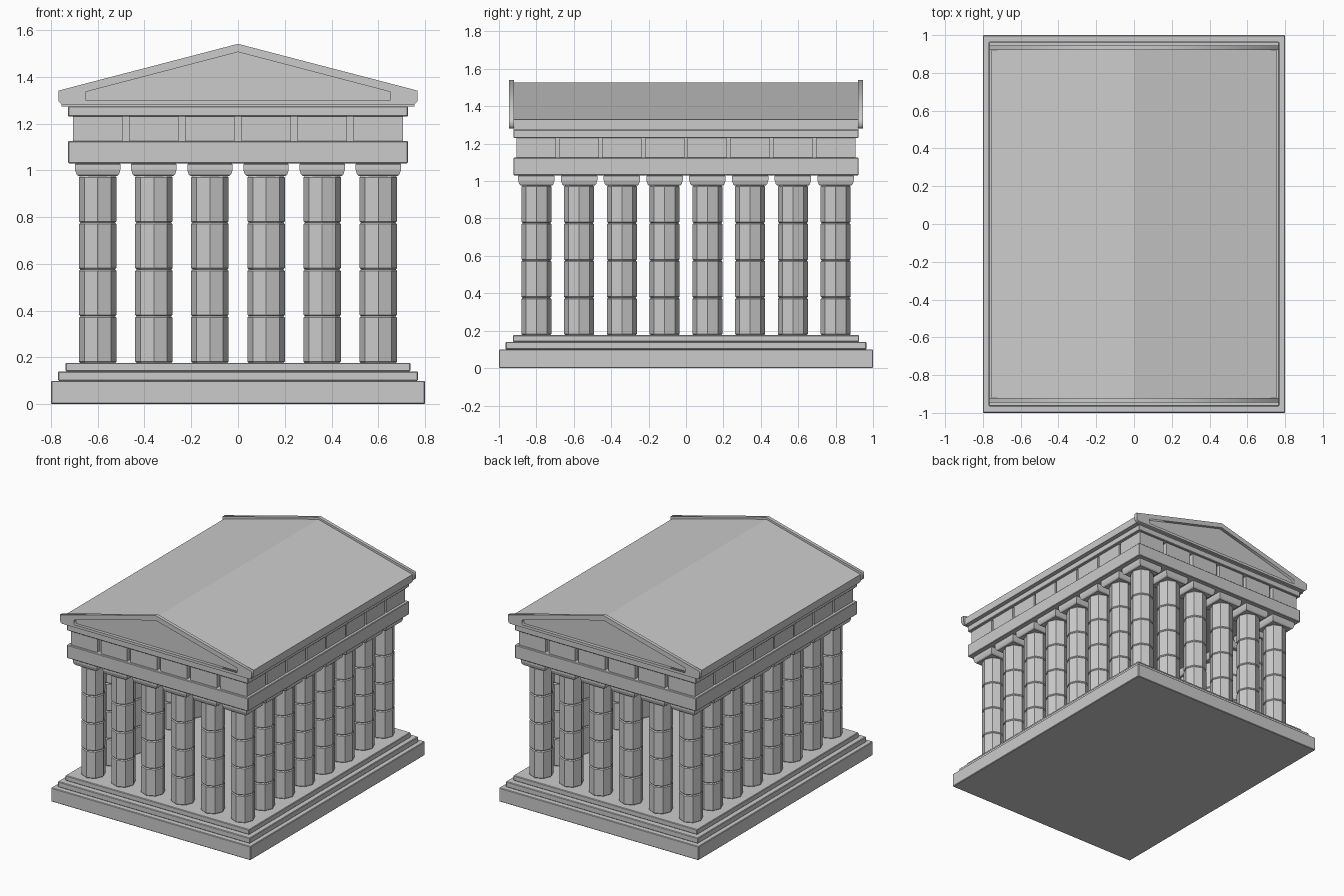
import bpy, bmesh
from math import cos, sin, pi

if "Cube" in bpy.data.objects:
    bpy.data.objects.remove(bpy.data.objects["Cube"])

XS = [-0.6 + 0.24 * i for i in range(6)]
YS = [-0.8 + 1.6 / 7 * i for i in range(8)]
SPOTS = [(x, y) for x in XS for y in YS
         if x in (XS[0], XS[-1]) or y in (YS[0], YS[-1])]


def add_object(name, bm):
    bmesh.ops.recalc_face_normals(bm, faces=bm.faces)
    mesh = bpy.data.meshes.new(name)
    bm.to_mesh(mesh)
    bm.free()
    ob = bpy.data.objects.new(name, mesh)
    bpy.context.collection.objects.link(ob)
    return ob


def box(name, hx, hy, z0, z1, bevel=0.004, at=(0, 0)):
    bm = bmesh.new()
    bmesh.ops.create_cube(bm, size=1)
    for v in bm.verts:
        v.co = (at[0] + v.co.x * 2 * hx, at[1] + v.co.y * 2 * hy,
                z0 + (v.co.z + 0.5) * (z1 - z0))
    ob = add_object(name, bm)
    if bevel:
        mod = ob.modifiers.new("edge", 'BEVEL')
        mod.width, mod.segments = bevel, 1
    return ob


def loft(bm, profile, sides, turn=0.0):
    """Stack n-sided rings (radius, z) into a closed solid."""
    rings = [[bm.verts.new((r * cos(2 * pi * k / sides + turn),
                            r * sin(2 * pi * k / sides + turn), z))
              for k in range(sides)] for r, z in profile]
    for a, b in zip(rings, rings[1:]):
        for k in range(sides):
            j = (k + 1) % sides
            bm.faces.new((a[k], a[j], b[j], b[k]))
    bm.faces.new(rings[0][::-1])
    bm.faces.new(rings[-1])


# stepped base
box("base_step_lower", 0.8, 1.0, 0.0, 0.10)
box("base_step_middle", 0.77, 0.965, 0.10, 0.14)
box("base_step_upper", 0.737, 0.925, 0.14, 0.177)

# column: four eight-sided drums and a square flared capital
bm = bmesh.new()
for i in range(4):
    z0, z1 = 0.176 + 0.2 * i, 0.376 + 0.2 * i
    loft(bm, [(0.074, z0), (0.08, z0 + 0.006), (0.08, z1 - 0.006), (0.074, z1)], 8)
s = 2 ** 0.5
loft(bm, [(0.083 * s, 0.976), (0.091 * s, 0.983), (0.097 * s, 1.003),
          (0.097 * s, 1.026), (0.093 * s, 1.03)], 4, pi / 4)
first = add_object("column", bm)
first.location = (*SPOTS[0], 0)
for x, y in SPOTS[1:]:
    ob = bpy.data.objects.new("column", first.data)
    ob.location = (x, y, 0)
    bpy.context.collection.objects.link(ob)

# beam, frieze with a block above each column, cornice
box("beam", 0.727, 0.923, 1.03, 1.126)
box("frieze_core", 0.675, 0.875, 1.126, 1.23, 0)
for spot in SPOTS:
    box("frieze_block", 0.106, 0.106, 1.126, 1.23, 0, spot)
box("cornice", 0.727, 0.923, 1.23, 1.274)

# gabled roof
outline = [(-0.755, 1.274), (0.755, 1.274), (0.755, 1.328), (0, 1.526), (-0.755, 1.328)]
bm = bmesh.new()
face = bm.faces.new([bm.verts.new((x, -0.922, z)) for x, z in outline])
ext = bmesh.ops.extrude_face_region(bm, geom=[face], use_keep_orig=True)
for v in ext["geom"]:
    if isinstance(v, bmesh.types.BMVert):
        v.co.y = 0.922
add_object("roof", bm)

# pediment frames around the recessed gable ends
outer = [(-0.752, 1.281), (0.752, 1.281), (0.768, 1.295), (0.768, 1.341),
         (0, 1.541), (-0.768, 1.341), (-0.768, 1.295)]
inner = [(-0.653, 1.3), (0.653, 1.3), (0.653, 1.335), (0, 1.506), (-0.653, 1.335)]
for side in (-1, 1):
    curve = bpy.data.curves.new("pediment_frame", 'CURVE')
    curve.dimensions, curve.fill_mode, curve.extrude = '2D', 'BOTH', 0.0125
    for pts in (outer, inner):
        sp = curve.splines.new('POLY')
        sp.points.add(len(pts) - 1)
        for p, (x, z) in zip(sp.points, pts):
            p.co = (x, z, 0, 1)
        sp.use_cyclic_u = True
    ob = bpy.data.objects.new("pediment_frame", curve)
    ob.rotation_euler = (pi / 2, 0, 0)
    ob.location = (0, side * 0.9325, 0)
    bpy.context.collection.objects.link(ob)
